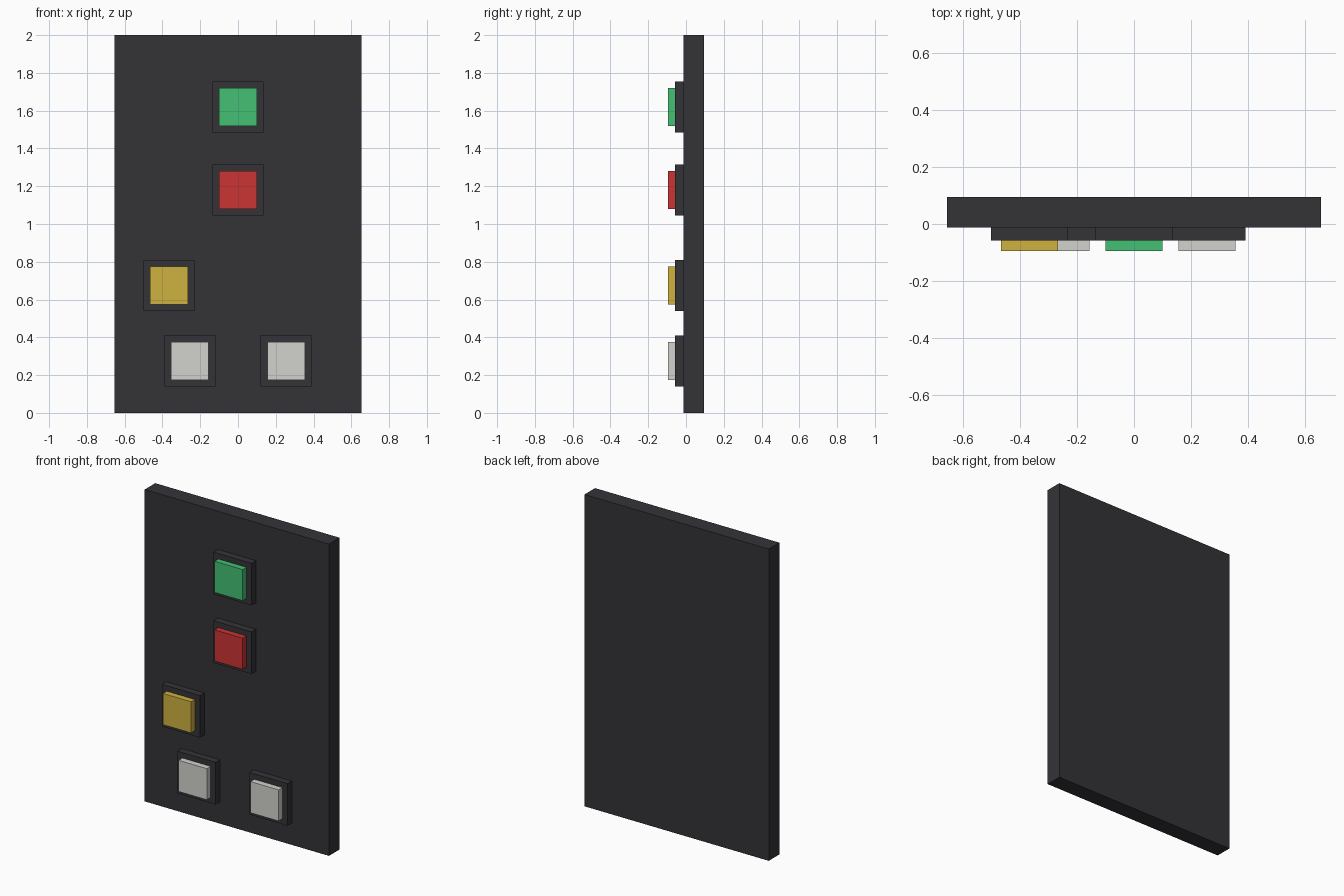
import bpy

if "Cube" in bpy.data.objects:
    bpy.data.objects.remove(bpy.data.objects["Cube"])


def material(name, rgb):
    m = bpy.data.materials.new(name)
    m.diffuse_color = (*rgb, 1)
    m.use_nodes = True
    m.node_tree.nodes["Principled BSDF"].inputs["Base Color"].default_value = m.diffuse_color
    return m


def box(name, x, z, width, height, y0, y1, mat):
    bpy.ops.mesh.primitive_cube_add(size=1, location=(x, (y0 + y1) / 2, z))
    ob = bpy.context.object
    ob.name = name
    ob.scale = (width, y1 - y0, height)
    bpy.ops.object.transform_apply(location=False, rotation=False, scale=True)
    ob.data.materials.append(mat)
    return ob


dark = material("dark_grey", (0.034, 0.033, 0.039))
green = material("green", (0.056, 0.53, 0.175))
red = material("red", (0.6, 0.033, 0.033))
yellow = material("yellow", (0.62, 0.44, 0.051))
white = material("off_white", (0.65, 0.65, 0.61))

# Depths from back to front
BACK, PANEL, BASE, CAP = 0.095, -0.012, -0.057, -0.095

# Back panel
box("panel", 0, 1, 1.308, 2, PANEL, BACK, dark)

# Buttons: a dark square base with a coloured cap
buttons = [
    ("green", 0, 1.62, green),
    ("red", 0, 1.18, red),
    ("yellow", -0.366, 0.674, yellow),
    ("left_white", -0.255, 0.275, white),
    ("right_white", 0.255, 0.275, white),
]
for name, x, z, mat in buttons:
    box(name + "_button_base", x, z, 0.27, 0.27, BASE, PANEL, dark)
    box(name + "_button_cap", x, z, 0.2, 0.2, CAP, BASE, mat)
